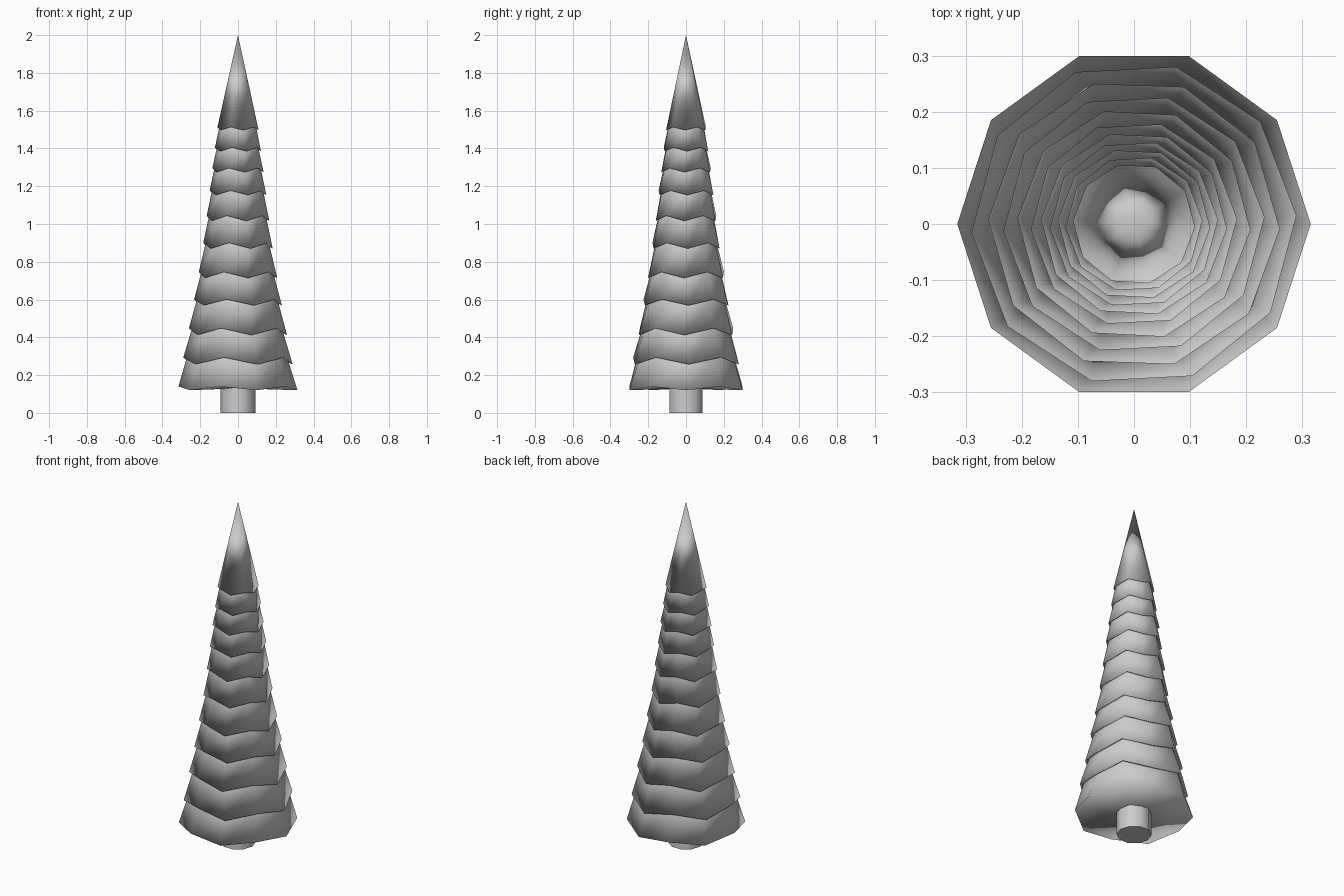
import bpy, bmesh, math

if "Cube" in bpy.data.objects:
    bpy.data.objects.remove(bpy.data.objects["Cube"])

SIDES = 10
# (rim radius, rim height, zigzag, twist in degrees) for each tier, bottom to top
TIERS = [
    (0.315, 0.13, 0.010, 0), (0.290, 0.275, 0.018, 3), (0.260, 0.43, 0.018, -2),
    (0.233, 0.585, 0.016, 3), (0.208, 0.73, 0.016, -3), (0.184, 0.885, 0.015, 3),
    (0.166, 1.03, 0.014, -3), (0.150, 1.165, 0.012, 3), (0.136, 1.285, 0.011, -3),
    (0.122, 1.395, 0.010, 3), (0.109, 1.505, 0.008, -3),
]


def ring(bm, r, z, zig=0.0, twist=0.0):
    verts = []
    for i in range(SIDES):
        a = math.tau * i / SIDES + math.radians(twist)
        dz = -zig if i % 2 == 0 else zig
        verts.append(bm.verts.new((r * math.cos(a), r * math.sin(a), z + dz)))
    return verts


def bridge(bm, a, b):
    # faces point outward when b lies above a
    for i in range(SIDES):
        j = (i + 1) % SIDES
        bm.faces.new((a[i], a[j], b[j], b[i]))


def fan(bm, loop, z):
    # cone cap from a loop to a point on the axis
    tip = bm.verts.new((0, 0, z))
    for i in range(len(loop)):
        bm.faces.new((loop[i], loop[(i + 1) % len(loop)], tip))


def finish(bm, name, angle):
    mesh = bpy.data.meshes.new(name)
    bm.to_mesh(mesh)
    bm.free()
    ob = bpy.data.objects.new(name, mesh)
    bpy.context.collection.objects.link(ob)
    bpy.ops.object.select_all(action='DESELECT')
    ob.select_set(True)
    bpy.context.view_layer.objects.active = ob
    bpy.ops.object.shade_smooth_by_angle(angle=math.radians(angle))


# Foliage: overlapping skirts with soft rims, each tucking under the next
bm = bmesh.new()
neck = None
for k, (r, z, zig, twist) in enumerate(TIERS):
    rim = ring(bm, r, z, zig, twist)
    if neck is None:
        # closed underside
        fan(bm, rim[::-1], z)
    else:
        # narrow lip in to the skirt below
        bridge(bm, ring(bm, *neck), rim)
    if k + 1 < len(TIERS):
        nr, nz, nzig, ntwist = TIERS[k + 1]
        neck = (nr * 0.95 - 0.006, nz + 0.008, nzig, (twist + ntwist) / 2)
        bridge(bm, rim, ring(bm, *neck))
    else:
        # pointed top
        fan(bm, rim, 2.0)
finish(bm, "foliage", 180)

# Trunk
bm = bmesh.new()
low, high = ring(bm, 0.093, 0.0), ring(bm, 0.093, 0.16)
bridge(bm, low, high)
bm.faces.new(low[::-1])
bm.faces.new(high)
finish(bm, "trunk", 50)
